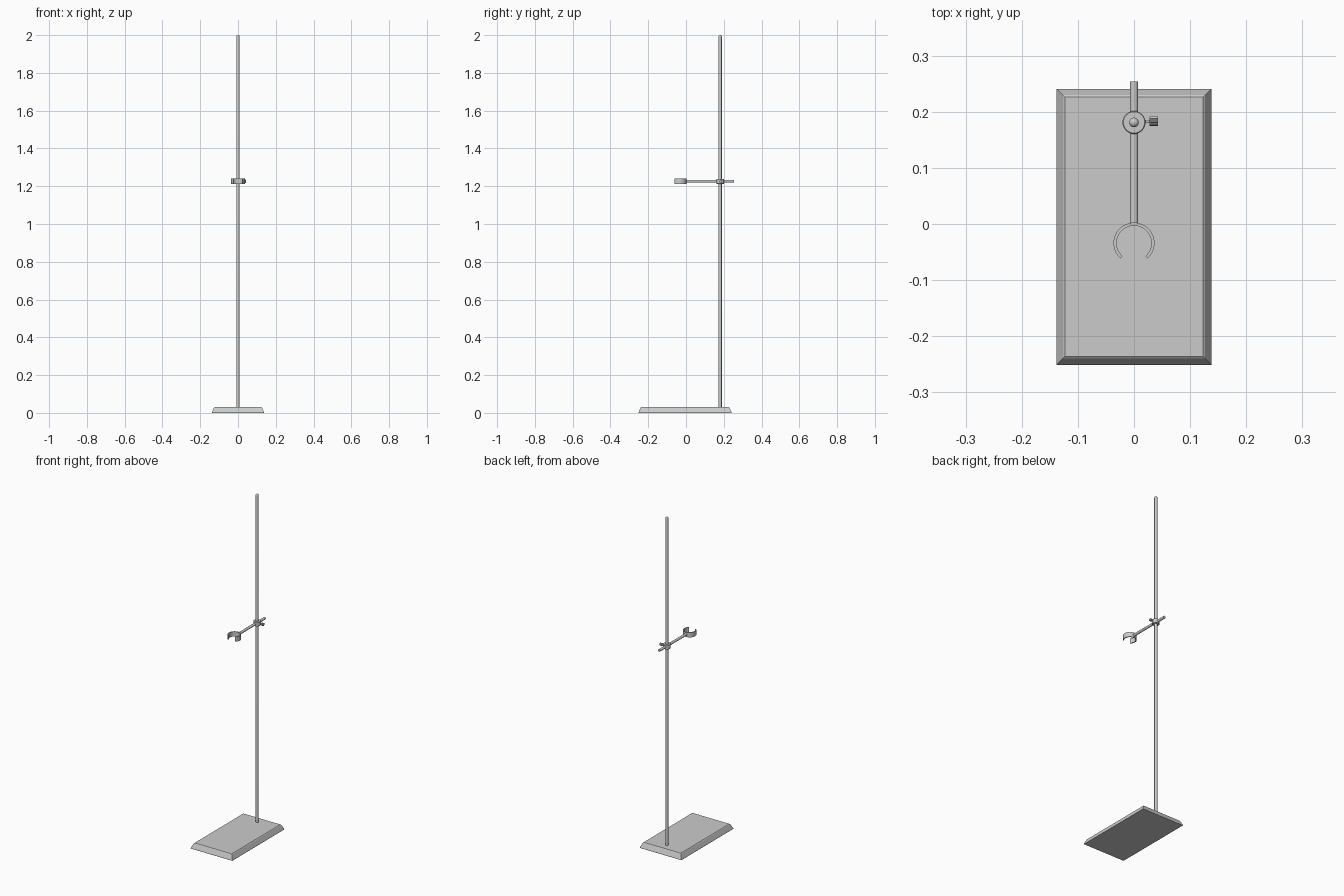
import bpy, bmesh, math
from mathutils import Matrix

if "Cube" in bpy.data.objects:
    bpy.data.objects.remove(bpy.data.objects["Cube"])

POLE_Y, ARM_Z = 0.181, 1.226


def finish(bm, name, smooth=True):
    bmesh.ops.recalc_face_normals(bm, faces=bm.faces)
    me = bpy.data.meshes.new(name)
    bm.to_mesh(me)
    bm.free()
    ob = bpy.data.objects.new(name, me)
    bpy.context.collection.objects.link(ob)
    if smooth:
        bpy.ops.object.select_all(action='DESELECT')
        ob.select_set(True)
        bpy.context.view_layer.objects.active = ob
        bpy.ops.object.shade_smooth_by_angle(angle=math.radians(35))
    return ob


def lathe(name, profile, matrix, steps=32):
    """Revolve (radius, height) points round local z; star radii come from the profile."""
    bm = bmesh.new()
    vs = [bm.verts.new((r, 0, h)) for r, h in profile]
    es = [bm.edges.new(p) for p in zip(vs, vs[1:])]
    bmesh.ops.spin(bm, geom=vs + es, cent=(0, 0, 0), axis=(0, 0, 1),
                   angle=2 * math.pi, steps=steps, use_duplicate=False)
    bmesh.ops.remove_doubles(bm, verts=bm.verts, dist=1e-5)
    bm.transform(matrix)
    return finish(bm, name)


def prism(name, outline, height, matrix, smooth=True):
    bm = bmesh.new()
    f = bm.faces.new([bm.verts.new((x, y, 0)) for x, y in outline])
    ext = bmesh.ops.extrude_face_region(bm, geom=[f])
    bmesh.ops.translate(bm, vec=(0, 0, height),
                        verts=[v for v in ext['geom'] if isinstance(v, bmesh.types.BMVert)])
    bm.transform(matrix)
    return finish(bm, name, smooth)


# base plate: small lip, sloped sides, softened top edge
bm = bmesh.new()
cy, hx, hy = -0.005, 0.138, 0.246
loops = []
for inset, z in [(0, 0), (0, 0.004), (0.0115, 0.029), (0.015, 0.032)]:
    x, y = hx - inset, hy - inset
    loops.append([bm.verts.new((sx * x, cy + sy * y, z))
                  for sx, sy in ((-1, -1), (1, -1), (1, 1), (-1, 1))])
for a, b in zip(loops, loops[1:]):
    for i in range(4):
        j = (i + 1) % 4
        bm.faces.new((a[i], a[j], b[j], b[i]))
bm.faces.new(loops[0][::-1])
bm.faces.new(loops[-1])
finish(bm, "base_plate", smooth=False)

# upright pole with a rounded tip
r = 0.0085
tip = [(r * math.cos(a), 2 - r + r * math.sin(a))
       for a in [math.pi / 2 * k / 5 for k in range(6)]]
lathe("pole", [(0, 0.025), (r, 0.025)] + tip, Matrix.Translation((0, POLE_Y, 0)))

# horizontal arm, running backwards through the collar
lathe("arm", [(0, 0), (0.0075, 0), (0.0075, 0.253), (0, 0.253)],
      Matrix.Translation((0, 0.001, ARM_Z)) @ Matrix.Rotation(-math.pi / 2, 4, 'X'))

# collar round the pole
lathe("collar", [(0, -0.013), (0.019, -0.013), (0.0205, -0.0115), (0.0205, 0.0115),
                 (0.019, 0.013), (0, 0.013)], Matrix.Translation((0, POLE_Y, ARM_Z)))

# locking screw and its fluted knob on the right
side = Matrix.Translation((0, POLE_Y + 0.002, ARM_Z)) @ Matrix.Rotation(math.pi / 2, 4, 'Y')
lathe("screw", [(0, 0.015), (0.0025, 0.015), (0.0025, 0.03), (0, 0.03)], side, 16)
knob = []
for i in range(32):
    a = 2 * math.pi * i / 32
    rad = 0.0085 if i % 4 < 2 else 0.0065
    knob.append((rad * math.cos(a), rad * math.sin(a)))
prism("knob", knob, 0.015, side @ Matrix.Translation((0, 0, 0.028)), smooth=False)

# open ring holder, gap facing front
start, end, n = math.radians(-49), math.radians(229), 40
angles = [start + (end - start) * i / n for i in range(n + 1)]
ring = [(0.0365 * math.cos(a), 0.0365 * math.sin(a)) for a in angles]
ring += [(0.031 * math.cos(a), 0.031 * math.sin(a)) for a in reversed(angles)]
prism("ring_holder", ring, 0.029, Matrix.Translation((0, -0.034, ARM_Z - 0.0145)))
